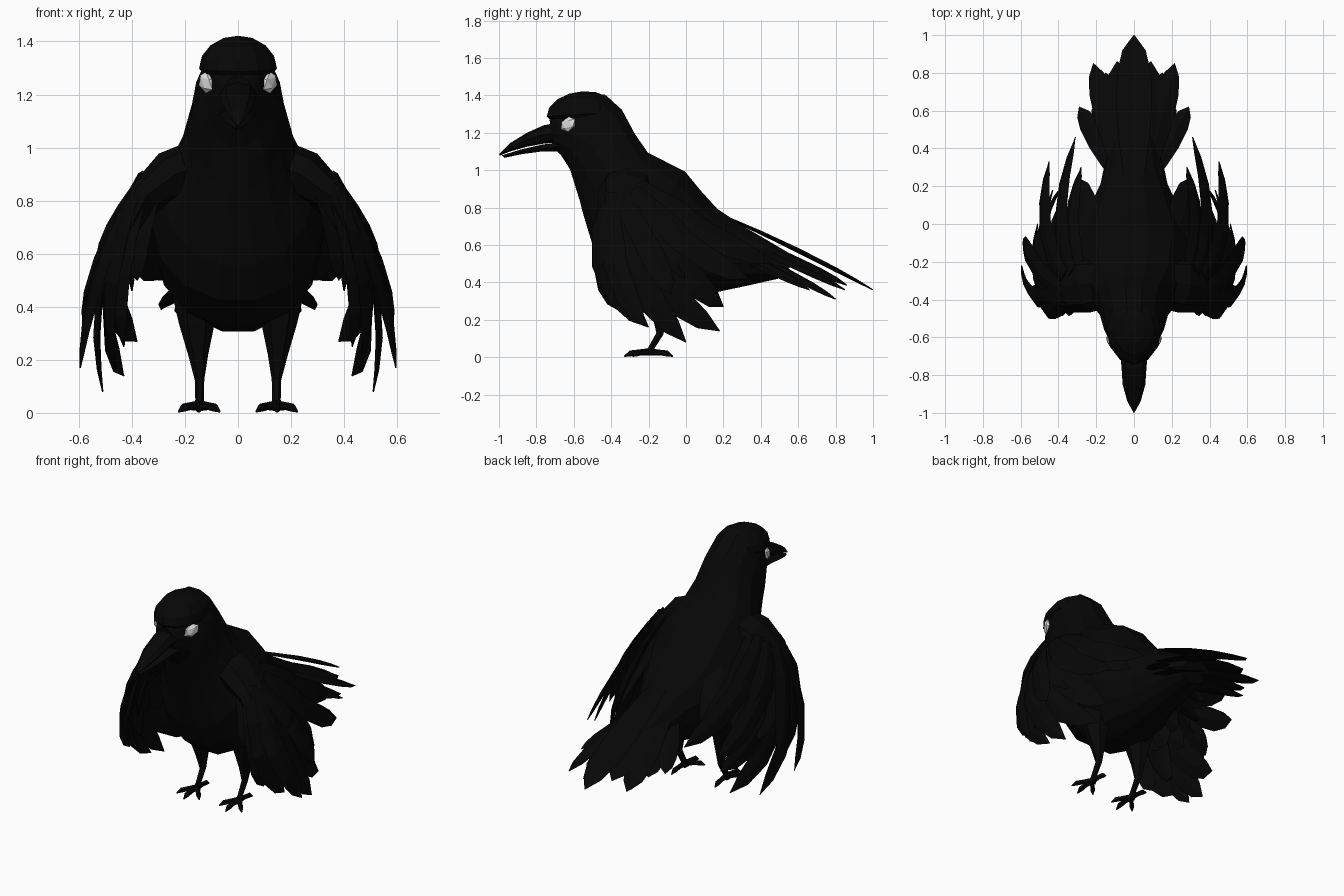
import bpy, bmesh, math
from mathutils import Vector as V

cube = bpy.data.objects.get("Cube")
if cube:
    bpy.data.objects.remove(cube)


def material(name, rgb):
    m = bpy.data.materials.new(name)
    m.use_nodes = True
    m.diffuse_color = (*rgb, 1)
    b = m.node_tree.nodes["Principled BSDF"]
    b.inputs["Base Color"].default_value = (*rgb, 1)
    b.inputs["Roughness"].default_value = 0.9
    return m


BLACK = material("plumage black", (0.002, 0.002, 0.002))
WHITE = material("eye white", (0.75, 0.75, 0.75))


def finish(name, bm, mat):
    bmesh.ops.recalc_face_normals(bm, faces=bm.faces)
    me = bpy.data.meshes.new(name)
    bm.to_mesh(me)
    bm.free()
    me.materials.append(mat)
    ob = bpy.data.objects.new(name, me)
    bpy.context.collection.objects.link(ob)


def loft(name, rings):
    """Skin a list of equally sized rings and cap both ends."""
    bm = bmesh.new()
    vs = [[bm.verts.new(p) for p in r] for r in rings]
    n = len(vs[0])
    for a, b in zip(vs, vs[1:]):
        for i in range(n):
            j = (i + 1) % n
            bm.faces.new((a[i], a[j], b[j], b[i]))
    bm.faces.new(vs[0])
    bm.faces.new(vs[-1])
    finish(name, bm, BLACK)


def ellipse(c, u, v, n):
    return [c + u * math.cos(2 * math.pi * i / n) + v * math.sin(2 * math.pi * i / n)
            for i in range(n)]


def profile_loft(name, sections, n):
    """Sections: upper y, upper z, lower y, lower z, half width."""
    rings = []
    for ty, tz, by, bz, w in sections:
        top, low = V((0, ty, tz)), V((0, by, bz))
        rings.append(ellipse((top + low) / 2, V((w, 0, 0)), (top - low) / 2, n))
    loft(name, rings)


def tube(name, pts, n=6, side=V((1, 0, 0))):
    """Points: x, y, z, radius along side, radius across it."""
    rings = []
    for i, p in enumerate(pts):
        a, b = V(pts[max(i - 1, 0)][:3]), V(pts[min(i + 1, len(pts) - 1)][:3])
        t = (b - a).normalized()
        u = (side - t * side.dot(t)).normalized()
        rings.append(ellipse(V(p[:3]), u * p[3], t.cross(u) * p[4], n))
    loft(name, rings)


def feather(name, base, mid, tip, width, normal, thick=0.014):
    """Curved pointed blade with a low central ridge."""
    base, mid, tip, normal = V(base), V(mid), V(tip), V(normal)
    ctrl = mid * 2 - (base + tip) / 2
    rings = []
    for t, w in ((0, .5), (.25, .8), (.5, 1), (.75, .95), (.9, .65), (1, .03)):
        c = base * (1 - t) ** 2 + ctrl * 2 * t * (1 - t) + tip * t * t
        d = ((ctrl - base) * (1 - t) + (tip - ctrl) * t).normalized()
        u = d.cross(normal).normalized()
        rings.append(ellipse(c, u * width * w / 2, u.cross(d) * thick * max(w, .2), 4))
    loft(name, rings)


# Head, neck and body
profile_loft("body", [
    (-.73, 1.27, -.70, 1.11, .06), (-.70, 1.33, -.67, 1.08, .088),
    (-.63, 1.39, -.62, 1.0, .125), (-.52, 1.42, -.6, .93, .158),
    (-.43, 1.41, -.57, .83, .175), (-.34, 1.33, -.55, .75, .192),
    (-.27, 1.2, -.52, .65, .23), (-.2, 1.1, -.49, .55, .285),
    (0, 1.0, -.43, .42, .325), (.09, .89, -.3, .32, .31),
    (.17, .8, -.1, .3, .26), (.3, .71, .1, .33, .18),
    (.45, .62, .33, .38, .14), (.6, .53, .5, .42, .09)], 14)

# Crown with an overhanging brow edge, merging into the nape
bm = bmesh.new()
bmesh.ops.create_uvsphere(bm, u_segments=12, v_segments=8, radius=1)
for v in bm.verts:
    v.co = V((v.co.x * .147, v.co.y * .19 - .555, max(v.co.z * .123 + 1.3, 1.285)))
    v.co.z += (v.co.y + .53) * .06
finish("crown", bm, BLACK)

# Beak in two halves with a narrow mouth gap
profile_loft("upper_beak", [
    (-.66, 1.26, -.66, 1.15, .075), (-.76, 1.24, -.76, 1.142, .066),
    (-.85, 1.2, -.85, 1.125, .06), (-.94, 1.145, -.94, 1.1, .035),
    (-1, 1.085, -.995, 1.078, .003)], 8)
profile_loft("lower_beak", [
    (-.66, 1.152, -.66, 1.1, .07), (-.77, 1.136, -.77, 1.1, .06),
    (-.88, 1.111, -.88, 1.085, .046), (-.985, 1.079, -.97, 1.066, .01)], 8)

# Wing fan: base, middle, tip, width
FAN = [
    ((.34, -.40, .88), (.44, -.45, .52), (.43, -.36, .25), .12),
    ((.37, -.40, .88), (.48, -.44, .5), (.46, -.2, .16), .14),
    ((.38, -.39, .86), (.53, -.38, .5), (.595, -.22, .17), .13),
    ((.39, -.36, .85), (.52, -.29, .48), (.51, 0, .08), .15),
    ((.39, -.32, .85), (.50, -.19, .46), (.43, .18, .14), .16),
    ((.39, -.34, .86), (.53, -.2, .58), (.585, -.08, .34), .13),
    ((.38, -.28, .87), (.48, -.06, .52), (.38, .2, .27), .16),
    ((.37, -.27, .9), (.47, -.02, .62), (.45, .33, .42), .14),
    ((.33, -.25, .93), (.39, .04, .7), (.31, .46, .5), .14),
    ((.28, -.24, .93), (.33, 0, .7), (.28, .3, .5), .14)]
# Broad feathers covering the join of wing and back
SCAPULARS = [
    ((.14, -.2, .98), (.24, 0, .78), (.29, .24, .52), .17),
    ((.2, -.24, .96), (.33, -.1, .76), (.4, .1, .5), .19),
    ((.26, -.28, .94), (.41, -.19, .72), (.5, -.01, .42), .19)]
# Tail fan: tip and width
TAIL = [((.09, .86, .385), .17), ((.215, .85, .36), .13),
        ((.15, .8, .31), .14), ((.29, .62, .39), .11), ((.2, .66, .36), .13)]

for s, label in ((1, "left"), (-1, "right")):
    def m(p):
        return V((p[0] * s, p[1], p[2]))

    # Eye
    bm = bmesh.new()
    bmesh.ops.create_icosphere(bm, subdivisions=1, radius=1)
    along, out = V((.52, .83, .2)), V((.85, -.52, 0))
    for v in bm.verts:
        x, y, z = v.co
        v.co = m(V((.12, -.63, 1.245)) + along * x * .05 + out * y * .019
                 + V((0, 0, z * .041)))
    finish(label + "_eye", bm, WHITE)

    # Shoulder and folded wing arm
    tube(label + "_wing_arm", [(*m((x, y, z)), a, b) for x, y, z, a, b in (
        (.1, -.3, .95, .13, .1), (.25, -.32, .89, .15, .1), (.35, -.34, .81, .13, .07),
        (.43, -.35, .66, .11, .04), (.48, -.33, .45, .08, .03),
        (.49, -.27, .3, .03, .01))], 8, V((0, 1, 0)))

    # Flight feathers, outer coverts and inner lining
    for i, (b, c, t, w) in enumerate(FAN):
        nrm = m((1, -.7 + .14 * i, .35))
        b, c, t = m(b), m(c), m(t)
        feather(f"{label}_flight_feather_{i}", b, c, t, w, nrm)
        feather(f"{label}_covert_{i}", b, b.lerp(c, .6) + m((.01, -.01, .01)),
                b.lerp(t, .6).lerp(c, .6) + m((.008, 0, .008)), w * .95, nrm)
        if 0 < i < 8:
            feather(f"{label}_lining_{i}", b - m((.07, 0, .03)), b.lerp(c, .5) - m((.06, 0, .03)),
                    c - m((.1, 0, 0)), w, nrm)

    for i, (b, c, t, w) in enumerate(SCAPULARS):
        feather(f"{label}_scapular_{i}", m(b), m(c), m(t), w, m((.7, .45, .75)))

    # Side tail feathers
    for i, (t, w) in enumerate(TAIL):
        base = V((t[0] * .3, .24, .67 - .03 * i))
        mid = base.lerp(V(t), .5) + V((0, 0, .005))
        feather(f"{label}_tail_feather_{i}", m(base), m(mid), m(t), w, m((.3, .4, 1)))

    # Leg
    tube(label + "_leg", [(*m((x, y, z)), a, b) for x, y, z, a, b in (
        (.16, -.14, .5, .1, .13), (.155, -.15, .34, .068, .08), (.15, -.14, .22, .038, .045),
        (.145, -.14, .125, .018, .022), (.145, -.185, .05, .016, .018),
        (.145, -.2, .015, .024, .024))])

    # Toes with claws
    toes = ((.145, -.33), (.225, -.285), (.068, -.285), (.15, -.07))
    for i, (tx, ty) in enumerate(toes):
        a, b = V((.145, -.2, .028)), V((tx, ty, .004))
        k1, k2 = a.lerp(b, .45) + V((0, 0, .008)), a.lerp(b, .75) + V((0, 0, .01))
        tube(f"{label}_toe_{i}", [(*m(a), .02, .018), (*m(k1), .015, .013),
                                  (*m(k2), .016, .015), (*m(b), .003, .003)], 6, V((0, 0, 1)))

# Long central tail feather
feather("centre_tail_feather", (0, .2, .755), (0, .6, .57), (0, 1, .36), .19, (0, .45, 1), .013)
